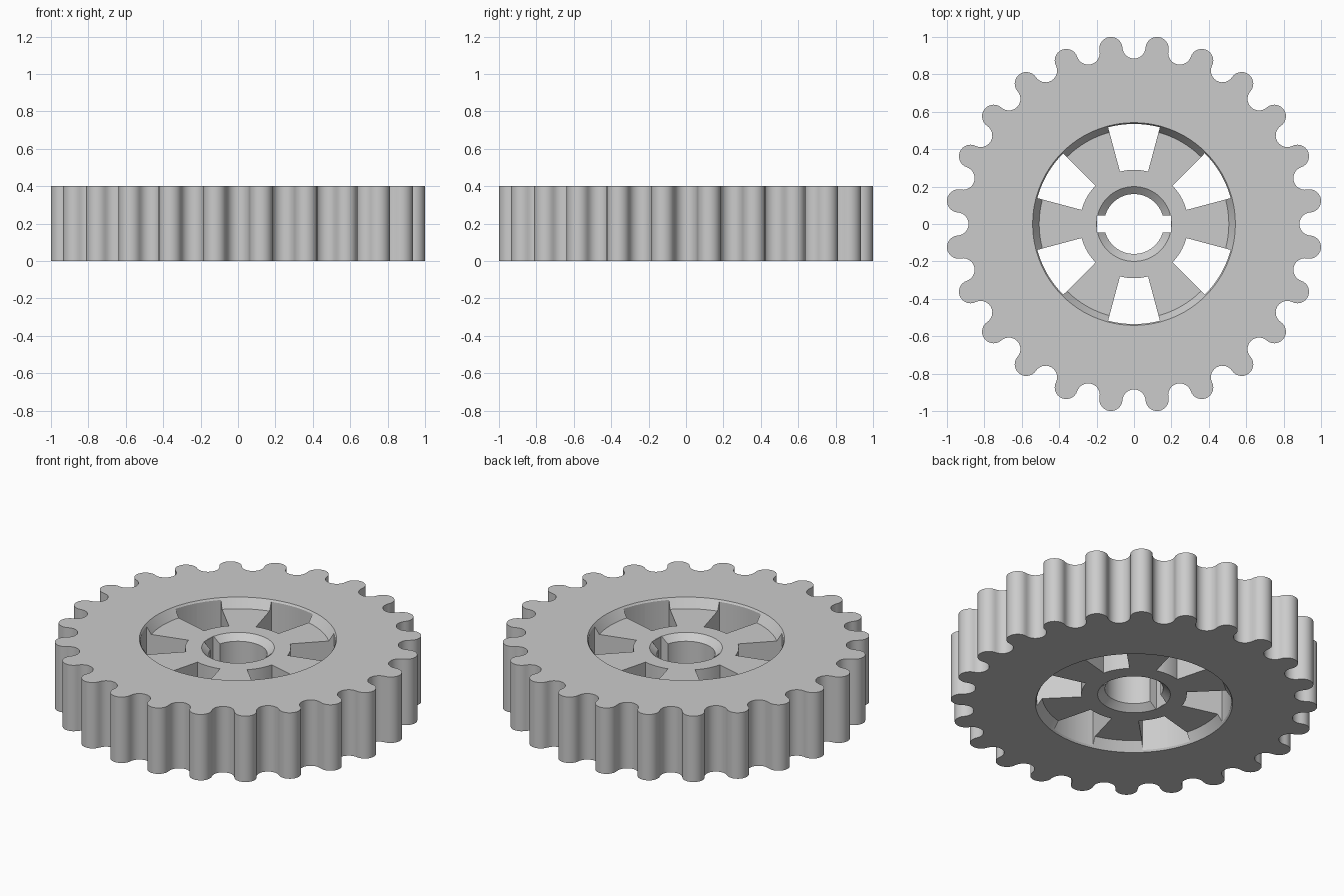
import bpy, bmesh
from math import sin, cos, pi, radians

if "Cube" in bpy.data.objects:
    bpy.data.objects.remove(bpy.data.objects["Cube"])

TEETH = 24
HEIGHT = 0.4
MID = HEIGHT / 2
HALF = pi / TEETH                       # angle between a tooth and the next valley
PITCH = 1 / (cos(HALF) + sin(HALF / 2))  # circle through tooth and valley centres
ROLL = PITCH * sin(HALF / 2)            # tooth and valley radius

grey = bpy.data.materials.new("plain grey")
grey.use_nodes = True
grey.diffuse_color = (0.6, 0.6, 0.6, 1)
grey.node_tree.nodes["Principled BSDF"].inputs["Base Color"].default_value = (0.6, 0.6, 0.6, 1)


def arc(r, start, sweep, n, cx=0, cy=0):
    return [(cx + r * cos(start + sweep * i / n), cy + r * sin(start + sweep * i / n))
            for i in range(n + 1)]


def loft(name, bottom, top, z0, z1):
    """Closed solid between two outlines of equal point count."""
    bm = bmesh.new()
    low = [bm.verts.new((x, y, z0)) for x, y in bottom]
    high = [bm.verts.new((x, y, z1)) for x, y in top]
    bm.faces.new(low[::-1])
    bm.faces.new(high)
    for i in range(len(low)):
        j = (i + 1) % len(low)
        bm.faces.new((low[i], low[j], high[j], high[i]))
    bmesh.ops.recalc_face_normals(bm, faces=bm.faces)
    mesh = bpy.data.meshes.new(name)
    bm.to_mesh(mesh)
    bm.free()
    mesh.materials.append(grey)
    ob = bpy.data.objects.new(name, mesh)
    bpy.context.collection.objects.link(ob)
    return ob


def circle(r, n=96):
    return arc(r, 0, 2 * pi, n)[:-1]


def cone_pair(name, r_face, z_face, r_deep, z_deep):
    """Mirrored tapered recesses, stretched outward past the open end."""
    over = 0.1
    r_out = r_face + (r_face - r_deep) * over / (z_face - z_deep)
    up = loft(name + "_top", circle(r_deep), circle(r_out), z_deep, z_face + over)
    down = loft(name + "_bottom", circle(r_out), circle(r_deep),
                HEIGHT - z_face - over, HEIGHT - z_deep)
    return [up, down]


# Toothed body: alternating tangent tooth and valley arcs
outline = []
side = pi / 2 + HALF / 2
for k in range(2 * TEETH):
    a = k * HALF
    sweep = 2 * side if k % 2 else 2 * side - 2 * pi
    outline += arc(ROLL, a - side, sweep, 14, PITCH * cos(a), PITCH * sin(a))[:-1]
wheel = loft("toothed_wheel", outline, outline, 0, HEIGHT)

# Recesses on both faces, leaving the spoked web between them
web_top = 0.345
cutters = cone_pair("web_recess", 0.542, HEIGHT, 0.507, web_top)

# Six windows between the spokes
for k in range(6):
    mid = radians(30 + 60 * k)
    w = radians(15)
    shape = arc(0.535, mid - w, 2 * w, 10) + arc(0.29, mid + w, -2 * w, 10)
    cutters.append(loft("window_cutter", shape, shape, -0.1, HEIGHT + 0.1))

# Bore with chamfered mouths and a pair of key slots
cutters.append(loft("bore_cutter", circle(0.16), circle(0.16), -0.1, HEIGHT + 0.1))
cutters += cone_pair("bore_chamfer", 0.2, web_top, 0.16, web_top - 0.035)
slot = [(-0.198, -0.045), (0.198, -0.045), (0.198, 0.045), (-0.198, 0.045)]
cutters.append(loft("key_slot_cutter", slot, slot, -0.1, HEIGHT + 0.1))

# Apply the cuts
bpy.ops.object.select_all(action='DESELECT')
wheel.select_set(True)
bpy.context.view_layer.objects.active = wheel
for cutter in cutters:
    cutter.hide_render = True
    mod = wheel.modifiers.new("cut", 'BOOLEAN')
    mod.operation = 'DIFFERENCE'
    mod.solver = 'EXACT'
    mod.object = cutter
    bpy.ops.object.modifier_apply(modifier=mod.name)
    bpy.data.objects.remove(cutter)

bpy.ops.object.shade_smooth_by_angle(angle=radians(30))
